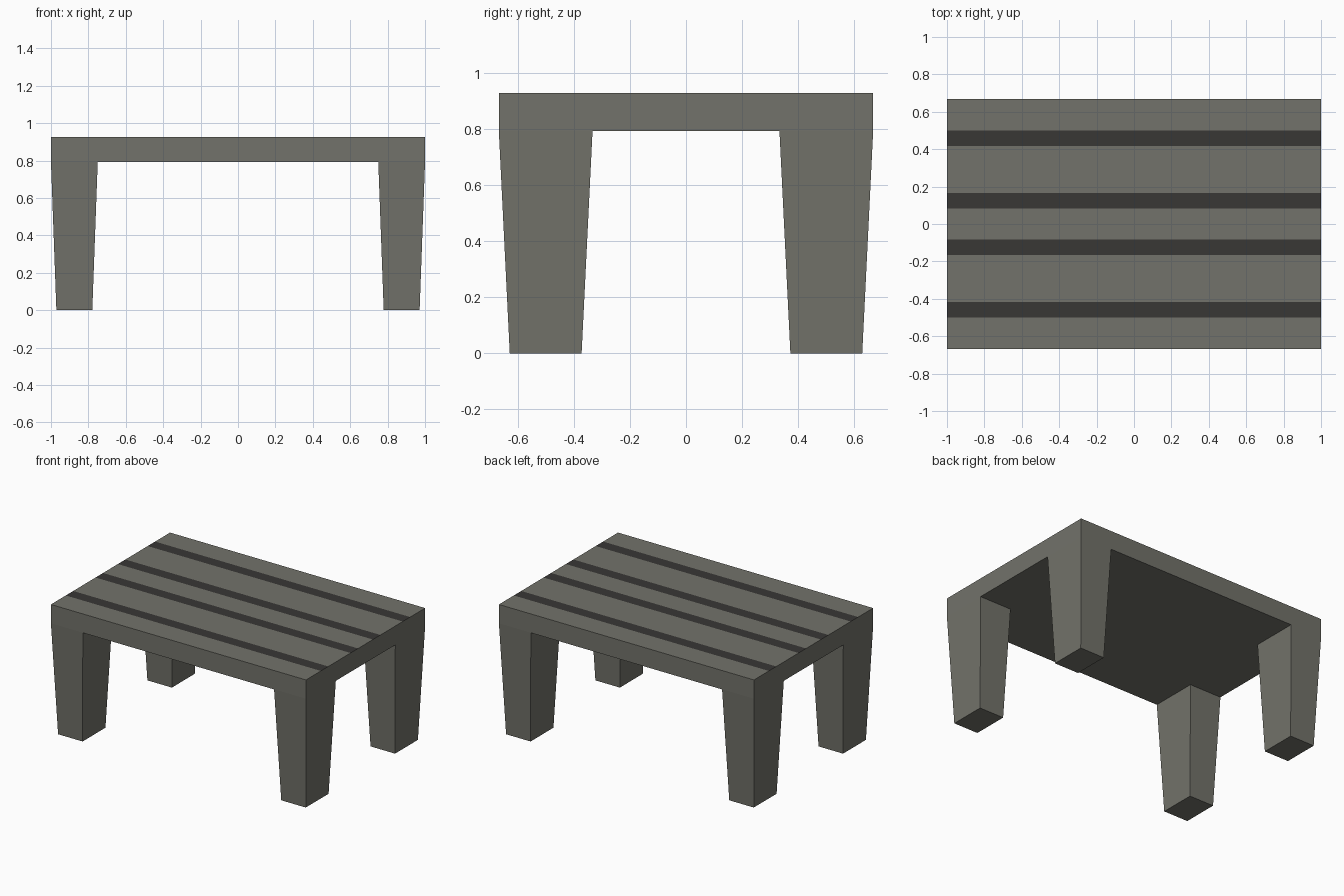
import bpy, bmesh
from mathutils import Matrix, Vector

if "Cube" in bpy.data.objects:
    bpy.data.objects.remove(bpy.data.objects["Cube"])

W, D = 1.0, 0.667           # half width and half depth
Z0, Z1 = 0.793, 0.927       # underside and top of the tabletop
STRIPES = [(-0.5, -0.417), (-0.167, -0.083), (0.083, 0.167), (0.417, 0.5)]


def material(name, color):
    mat = bpy.data.materials.new(name)
    mat.diffuse_color = (*color, 1)
    mat.use_nodes = True
    mat.node_tree.nodes["Principled BSDF"].inputs["Base Color"].default_value = mat.diffuse_color
    return mat


wood = material("weathered_grey", (0.17, 0.17, 0.145))
gap = material("dark_gap", (0.04, 0.038, 0.036))


def finish(bm, name, mats):
    bmesh.ops.recalc_face_normals(bm, faces=bm.faces)
    mesh = bpy.data.meshes.new(name)
    bm.to_mesh(mesh)
    bm.free()
    for m in mats:
        mesh.materials.append(m)
    obj = bpy.data.objects.new(name, mesh)
    bpy.context.collection.objects.link(obj)
    return obj


# tabletop: a slab split along its depth, with dark flush stripes on top
bm = bmesh.new()
bmesh.ops.create_cube(bm, size=1, matrix=Matrix.Translation((0, 0, (Z0 + Z1) / 2))
                      @ Matrix.Diagonal((2 * W, 2 * D, Z1 - Z0, 1)))
for y in [v for pair in STRIPES for v in pair]:
    bmesh.ops.bisect_plane(bm, geom=bm.verts[:] + bm.edges[:] + bm.faces[:],
                           plane_co=(0, y, 0), plane_no=(0, 1, 0))
for f in bm.faces:
    c = f.calc_center_median()
    if c.z > Z1 - 0.001 and any(a < c.y < b for a, b in STRIPES):
        f.material_index = 1
finish(bm, "tabletop", [wood, gap])


# legs: tapered square posts, open where they join the slab
def leg(name, sx, sy):
    bm = bmesh.new()
    bmesh.ops.create_cube(bm, size=1)
    for v in bm.verts:
        top = v.co.z > 0
        hx, hy = (0.125, 0.167) if top else (0.096, 0.128)
        v.co = Vector((sx * 0.875 + (hx if v.co.x > 0 else -hx),
                       sy * 0.5 + (hy if v.co.y > 0 else -hy),
                       Z0 if top else 0))
    bmesh.ops.recalc_face_normals(bm, faces=bm.faces)
    cap = [f for f in bm.faces if f.normal.z > 0.9]
    bmesh.ops.delete(bm, geom=cap, context='FACES_ONLY')
    finish(bm, name, [wood])


for sx, side in ((-1, "left"), (1, "right")):
    for sy, end in ((-1, "front"), (1, "back")):
        leg(f"{end}_{side}_leg", sx, sy)
